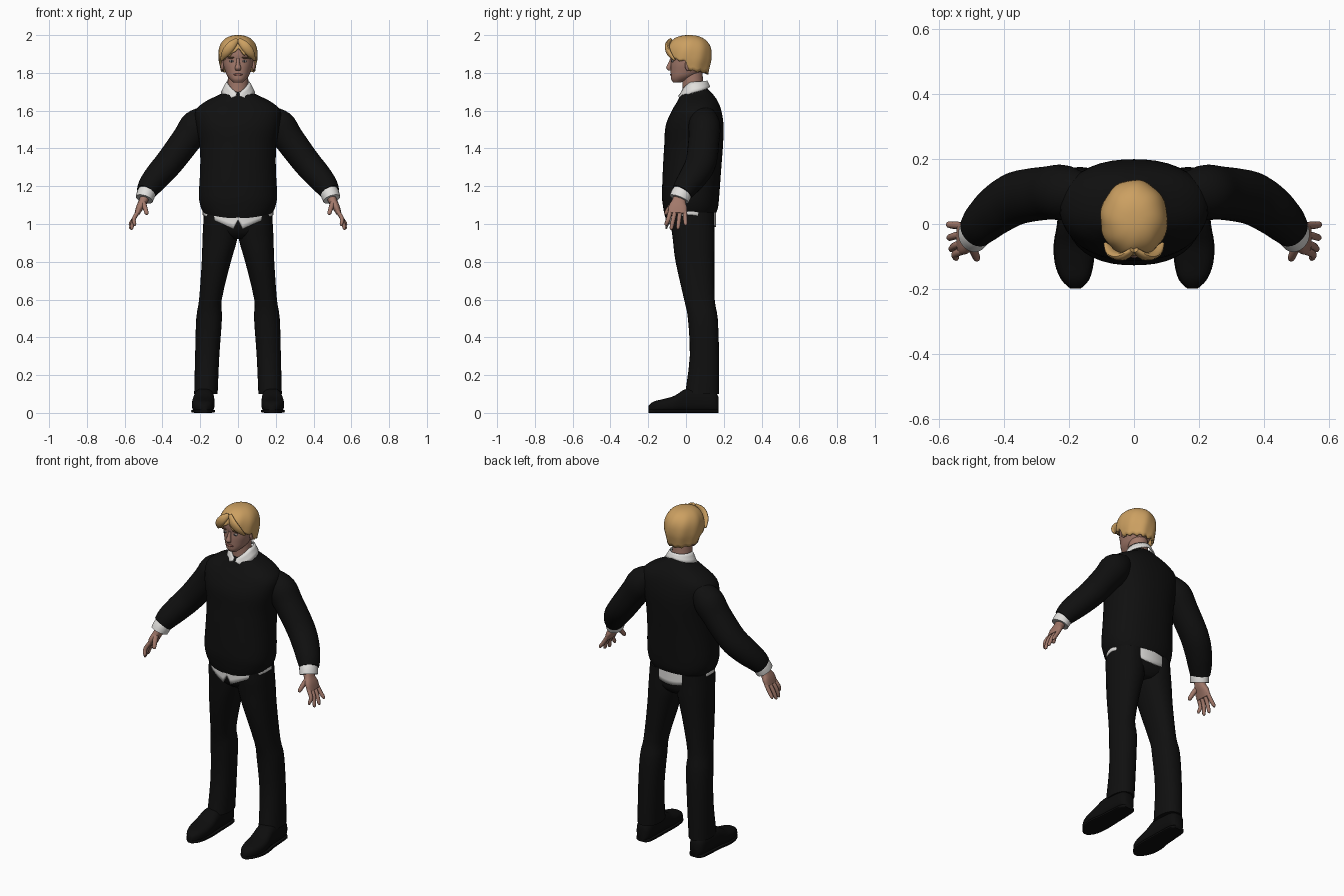
import bpy, bmesh
from math import sin, cos, pi, radians
from mathutils import Vector, Matrix

cube = bpy.data.objects.get("Cube")
if cube:
    bpy.data.objects.remove(cube, do_unlink=True)


def material(name, r, g, b):
    m = bpy.data.materials.new(name)
    m.use_nodes = True
    m.diffuse_color = (r, g, b, 1)
    bsdf = next(n for n in m.node_tree.nodes if n.type == 'BSDF_PRINCIPLED')
    bsdf.inputs["Base Color"].default_value = (r, g, b, 1)
    bsdf.inputs["Roughness"].default_value = 0.8
    return m


BLACK = material("black cloth", .005, .005, .005)
LEATHER = material("black leather", .004, .004, .004)
WHITE = material("white shirt", .75, .74, .72)
SKIN = material("skin", .36, .19, .145)
LIP = material("lips", .28, .11, .09)
HAIR = material("blond hair", .60, .35, .12)
BROW = material("brown brow", .12, .06, .03)
EYE = material("eye white", .5, .46, .43)
IRIS = material("dark iris", .02, .02, .025)

X, Y, Z = Vector((1, 0, 0)), Vector((0, 1, 0)), Vector((0, 0, 1))


def finish(name, bm, mat, fix=True):
    if fix:
        bmesh.ops.recalc_face_normals(bm, faces=bm.faces)
    me = bpy.data.meshes.new(name)
    bm.to_mesh(me)
    bm.free()
    me.materials.append(mat)
    for p in me.polygons:
        p.use_smooth = True
    me.set_sharp_from_angle(angle=radians(50))
    ob = bpy.data.objects.new(name, me)
    bpy.context.collection.objects.link(ob)
    return ob


def spline(rows, steps):
    """Catmull-Rom interpolation of rows of numbers."""
    out = []
    for i in range(len(rows) - 1):
        q = [Vector(rows[min(max(k, 0), len(rows) - 1)]) for k in range(i - 1, i + 3)]
        for s in range(steps):
            t = s / steps
            out.append(0.5 * (2 * q[1] + (q[2] - q[0]) * t
                       + (2 * q[0] - 5 * q[1] + 4 * q[2] - q[3]) * t * t
                       + (3 * q[1] - q[0] - 3 * q[2] + q[3]) * t ** 3))
    return out + [Vector(rows[-1])]


def loft(name, rings, mat, seg=24, ref=X, axis=None, power=2, side=1, steps=3, shape=None):
    """Skin through rings of (x, y, z, radius along ref, other radius)."""
    rings = spline(rings, steps)
    pts = [Vector(r[:3]) for r in rings]
    bm, loops = bmesh.new(), []
    for i, r in enumerate(rings):
        t = axis or (pts[min(i + 1, len(pts) - 1)] - pts[max(i - 1, 0)]).normalized()
        a = (ref - t * ref.dot(t)).normalized()
        b = t.cross(a)
        loop = []
        for k in range(seg):
            c, s = cos(2 * pi * k / seg), sin(2 * pi * k / seg)
            n = (abs(c) ** power + abs(s) ** power) ** (-1 / power)
            co = pts[i] + a * (c * n * r[3]) + b * (s * n * r[4])
            if shape:
                co = shape(co)
            loop.append(bm.verts.new((co.x * side, co.y, co.z)))
        loops.append(loop)
    for p, q in zip(loops, loops[1:]):
        for k in range(seg):
            j = (k + 1) % seg
            bm.faces.new((p[k], p[j], q[j], q[k]))
    bm.faces.new(loops[0])
    bm.faces.new(loops[-1])
    return finish(name, bm, mat)


def bands(rows):
    """Rows of (z, centre x, half width, front y, back y) to rings."""
    return [(cx, (f + b) / 2, z, hw, (b - f) / 2) for z, cx, hw, f, b in rows]


def blob(name, at, size, mat, tilt=0):
    bm = bmesh.new()
    m = Matrix.Translation(at) @ Matrix.Rotation(tilt, 4, 'Y') @ Matrix.Diagonal((*size, 1))
    bmesh.ops.create_uvsphere(bm, u_segments=16, v_segments=10, radius=1, matrix=m)
    return finish(name, bm, mat)


def sheet(name, func, cols, rows, mat, thick):
    """Wrapped sheet; func(u, v) gives a point, u around and v downward."""
    bm = bmesh.new()
    g = [[bm.verts.new(func(i / cols, j / rows)) for j in range(rows + 1)] for i in range(cols + 1)]
    for i in range(cols):
        for j in range(rows):
            bm.faces.new((g[i][j], g[i][j + 1], g[i + 1][j + 1], g[i + 1][j]))
    bmesh.ops.remove_doubles(bm, verts=bm.verts, dist=1e-5)
    ob = finish(name, bm, mat, False)
    mod = ob.modifiers.new("thickness", 'SOLIDIFY')
    mod.thickness, mod.offset = thick, -1
    return ob


def ramp(x, pairs):
    for (a, p), (b, q) in zip(pairs, pairs[1:]):
        if x <= b:
            return p + (q - p) * (x - a) / (b - a)
    return pairs[-1][1]


# Sweater body, with the hem dipping at the front
def dip(co):
    if co.z < 1.1 and co.y < .02:
        co.z -= .03 * max(0, 1 - (co.x / .19) ** 2) * (1.1 - co.z) / .04
    return co


loft("sweater_body", bands([
    (1.06, 0, .183, -.108, .16), (1.09, 0, .197, -.12, .17), (1.15, 0, .207, -.127, .176),
    (1.3, 0, .2, -.122, .187), (1.42, 0, .203, -.115, .196), (1.52, 0, .222, -.108, .199),
    (1.6, 0, .225, -.075, .187), (1.65, 0, .17, -.045, .168), (1.69, 0, .088, -.025, .14),
    (1.72, 0, .06, .0, .11)]), BLACK, seg=40, axis=Z, power=2.3, shape=dip)


# Shirt tail below the sweater, notched at the front
def tail(u, v):
    th = u * 2 * pi
    x, y = .187 * sin(th), .025 - .134 * cos(th)
    k = abs(sin(th))
    if cos(th) > 0:
        low = 1.02 if k < .01 else .962 + .085 * k
    else:
        low = .985 + .062 * k * k
    return x, y, 1.09 + (low - 1.09) * v


sheet("shirt_tail", tail, 48, 4, WHITE, .008)


# Shirt collar folded outwards
def collar(u, v):
    th = .1 + u * (2 * pi - .2)
    a = min(th, 2 * pi - th)
    top = ramp(a, [(0, 1.69), (.5, 1.715), (1.3, 1.752), (pi, 1.76)])
    low = ramp(a, [(0, 1.685), (.6, 1.66), (1.4, 1.695), (pi, 1.73)])
    rx, ry = .062 + .028 * v, .07 + .015 * v
    return rx * sin(th), .043 - ry * cos(th), top + (low - top) * v


sheet("shirt_collar", collar, 40, 3, WHITE, .007)

# Hips
loft("trouser_hips", bands([(.92, 0, .07, -.03, .12), (.95, 0, .15, -.065, .145),
     (1.0, 0, .18, -.08, .15), (1.09, 0, .178, -.085, .148)]), BLACK, seg=32, axis=Z, power=2.4)

for s, tag in ((1, "left"), (-1, "right")):
    # Trouser leg
    loft(tag + "_trouser_leg", bands([
        (1.06, .09, .09, -.08, .148), (1.0, .093, .091, -.08, .149), (.92, .096, .092, -.07, .152),
        (.8, .115, .077, -.055, .15), (.6, .146, .06, -.01, .152), (.5, .153, .068, .01, .168),
        (.3, .163, .064, .02, .175), (.1, .17, .062, -.005, .175)]),
        BLACK, axis=Z, power=2.3, side=s)
    # Shoe and its sole
    shoe = [(.172, .176, .025, .08), (.15, .177, .044, .11), (.08, .178, .05, .125),
            (0, .18, .054, .124), (-.06, .184, .06, .088), (-.12, .184, .057, .07),
            (-.17, .181, .041, .058), (-.198, .18, .014, .035)]
    loft(tag + "_shoe", [(cx, y, h / 2 + .003, hw, h / 2) for y, cx, hw, h in shoe],
         LEATHER, axis=Y, power=2.8, side=s)
    loft(tag + "_shoe_sole", [(cx, y, .009, hw + .003, .009) for y, cx, hw, h in shoe],
         LEATHER, axis=Y, power=5, side=s)
    # Sleeve and shirt cuff
    loft(tag + "_sleeve", [
        (.15, .09, 1.585, .06, .05), (.215, .097, 1.525, .084, .085), (.27, .095, 1.45, .082, .08),
        (.36, .08, 1.33, .082, .075), (.42, .045, 1.26, .076, .071), (.465, .005, 1.205, .066, .063),
        (.487, -.02, 1.168, .057, .052)], BLACK, ref=Y, side=s, steps=4)
    loft(tag + "_shirt_cuff", [(.475, -.01, 1.185, .05, .046), (.487, -.025, 1.158, .054, .049),
         (.496, -.036, 1.132, .054, .047)], WHITE, ref=Y, side=s)
    # Hand
    loft(tag + "_palm", [(.488, -.03, 1.16, .03, .024), (.502, -.038, 1.12, .036, .023),
         (.519, -.043, 1.09, .049, .02), (.534, -.045, 1.055, .049, .014)], SKIN, ref=Y, side=s, power=2.5)
    fingers = [("index", -.082, .547, -.104, .99), ("middle", -.057, .562, -.077, .97),
               ("ring", -.031, .568, -.042, .973), ("little", -.006, .57, -.002, .992)]
    for f, y, tx, ty, tz in fingers:
        loft(f"{tag}_{f}_finger", [
            (.525, y, 1.072, .012, .011), (.551, (y + ty) / 2, 1.028, .0115, .011),
            (tx, ty, tz + .01, .01, .009), (tx + .001, ty, tz, .004, .004)],
            SKIN, seg=10, ref=Y, side=s)
    loft(tag + "_thumb", [(.505, -.055, 1.12, .017, .016), (.492, -.086, 1.085, .014, .013),
         (.484, -.105, 1.058, .011, .011), (.482, -.109, 1.05, .005, .005)],
         SKIN, seg=10, ref=Y, side=s)
    # Face details
    blob(tag + "_ear", (s * .083, .012, 1.84), (.009, .018, .03), SKIN)
    blob(tag + "_eye", (s * .033, -.071, 1.862), (.014, .007, .006), EYE)
    blob(tag + "_iris", (s * .033, -.0755, 1.862), (.0055, .0035, .0055), IRIS)
    blob(tag + "_brow", (s * .035, -.074, 1.88), (.021, .007, .004), BROW, s * .1)
    # Fringe locks swept to the sides
    loft(tag + "_fringe", [(s * .004, -.08, 1.975, .008, .012), (s * .035, -.1, 1.945, .012, .024),
         (s * .066, -.09, 1.905, .012, .022), (s * .088, -.06, 1.868, .005, .006)],
         HAIR, seg=12, ref=Y)

# Neck and head
loft("neck", [(0, .04, 1.68, .058, .058), (0, .036, 1.74, .055, .055), (0, .032, 1.82, .053, .055)],
     SKIN, axis=Z)
loft("head", bands([
    (1.75, 0, .025, -.068, -.025), (1.765, 0, .042, -.078, .02), (1.785, 0, .058, -.08, .06),
    (1.81, 0, .068, -.081, .09), (1.84, 0, .077, -.081, .105), (1.87, 0, .081, -.079, .115),
    (1.9, 0, .083, -.083, .12), (1.95, 0, .076, -.073, .112), (1.98, 0, .045, -.03, .07)]),
    SKIN, seg=36, axis=Z, power=2.15)
loft("nose", [(0, -.077, 1.875, .008, .007), (0, -.085, 1.848, .01, .011),
     (0, -.092, 1.826, .016, .0135), (0, -.085, 1.813, .012, .01)], SKIN, seg=14, axis=Z)
blob("mouth", (0, -.079, 1.791), (.024, .006, .006), LIP)


# Hair cap, cut short over the face and longer at the back
def hair(u, v):
    th = u * 2 * pi
    a = min(th, 2 * pi - th)
    low = ramp(a, [(0, 1.93), (.3, 1.9), (.9, 1.872), (1.4, 1.86), (1.6, 1.812),
                   (2.2, 1.805), (pi, 1.795)]) + .005 * sin(15 * th)
    z = low + (2 - low) * cos(v * pi / 2)
    h = max(0, (z - 1.89) / .11)
    r = max(0, 1 - h ** 2.4) ** (1 / 2.4) - 1.8 * max(0, 1.87 - z)
    r *= 1 + .022 * sin(8 * th + 5 * v) * v
    return .104 * r * sin(th), .016 - .12 * r * cos(th), z


sheet("hair", hair, 72, 16, HAIR, .014)
